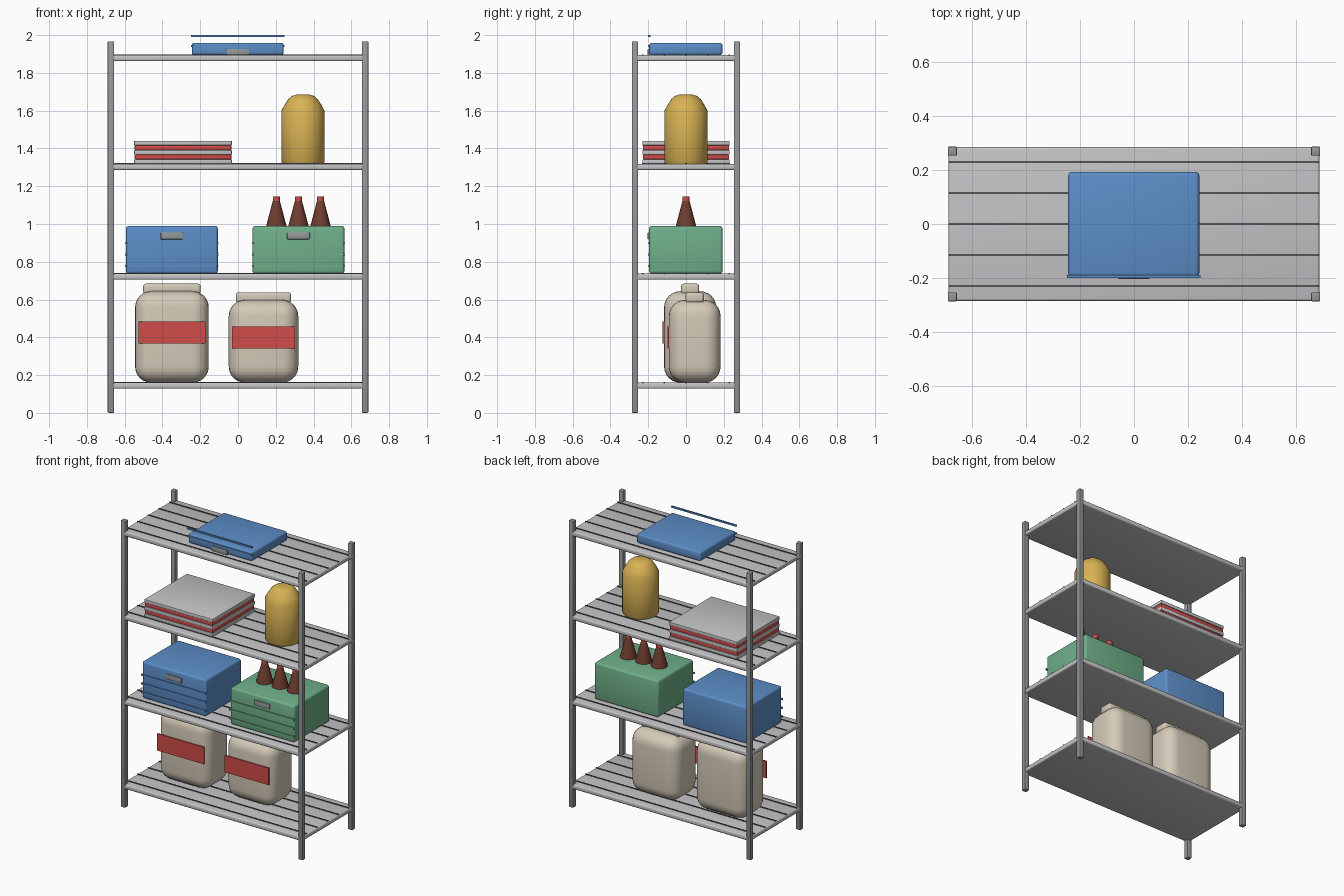
import bpy, bmesh, math
from mathutils import Vector

if "Cube" in bpy.data.objects:
    bpy.data.objects.remove(bpy.data.objects["Cube"])


def material(name, rgb):
    """Flat colour given as 0-255 sRGB, stored as linear."""
    lin = [((c / 255 + 0.055) / 1.055) ** 2.4 for c in rgb]
    m = bpy.data.materials.new(name)
    m.diffuse_color = (*lin, 1)
    m.use_nodes = True
    m.node_tree.nodes["Principled BSDF"].inputs["Base Color"].default_value = m.diffuse_color
    return m


LIGHT = material("light grey", (196, 196, 198))
STEEL = material("steel grey", (148, 150, 153))
DARK = material("dark grey", (84, 85, 88))
BLUE = material("blue", (92, 142, 200))
GREEN = material("green", (112, 176, 138))
CREAM = material("cream", (212, 202, 184))
RED = material("red", (208, 76, 74))
BROWN = material("brown", (112, 62, 48))
YELLOW = material("yellow", (216, 178, 84))


def finish(name, bm, mat):
    bmesh.ops.recalc_face_normals(bm, faces=bm.faces)
    me = bpy.data.meshes.new(name)
    bm.to_mesh(me)
    bm.free()
    me.materials.append(mat)
    ob = bpy.data.objects.new(name, me)
    bpy.context.collection.objects.link(ob)
    me.shade_smooth()
    me.set_sharp_from_angle(angle=math.radians(35))
    return ob


def box(name, x, y, z, mat, bevel=0.0, segs=2):
    """Box from (min, max) ranges with rounded edges."""
    bm = bmesh.new()
    bmesh.ops.create_cube(bm, size=1)
    for v in bm.verts:
        v.co = Vector([(r[0] + r[1]) / 2 + c * (r[1] - r[0]) for c, r in zip(v.co, (x, y, z))])
    if bevel:
        bmesh.ops.bevel(bm, geom=bm.edges[:], offset=bevel, segments=segs,
                        profile=0.5, affect='EDGES', clamp_overlap=True)
    return finish(name, bm, mat)


def lathe(name, x, y, z, profile, mat, sides=24):
    """Closed solid of revolution from (radius, height) points."""
    bm = bmesh.new()
    rings = []
    for r, h in profile:
        rings.append([bm.verts.new((x + r * math.cos(2 * math.pi * i / sides),
                                    y + r * math.sin(2 * math.pi * i / sides), z + h))
                      for i in range(sides)])
    for a, b in zip(rings, rings[1:]):
        for i in range(sides):
            j = (i + 1) % sides
            bm.faces.new((a[i], a[j], b[j], b[i]))
    bm.faces.new(rings[0])
    bm.faces.new(rings[-1])
    return finish(name, bm, mat)


def around(c, half):
    return (c - half, c + half)


SHELF_TOPS = (0.16, 0.737, 1.318, 1.894)

# Corner posts
for sx in (-1, 1):
    for sy in (-1, 1):
        box("post", around(sx * 0.673, 0.017), around(sy * 0.27, 0.017), (0, 1.967), STEEL, 0.005)

# Shelf decks with dark slat lines
for top in SHELF_TOPS:
    box("shelf_deck", (-0.687, 0.687), (-0.285, 0.285), (top - 0.032, top), LIGHT, 0.009, 3)
    for i in range(-2, 3):
        box("slat_line", (-0.683, 0.683), around(i * 0.115, 0.004), (top - 0.003, top + 0.004), DARK)


# Storage crates with front ribs and a handle plate
def crate(name, x, base, height, mat, ribs, handle_z):
    box(name, around(x, 0.243), (-0.195, 0.193), (base, base + height), mat, 0.014, 3)
    for z in ribs:
        box(name + "_rib", around(x, 0.247), (-0.201, -0.189), around(z, 0.005), mat)
    box(name + "_handle", around(x, 0.06), (-0.203, -0.190), around(handle_z, 0.018), STEEL, 0.004)


mid = SHELF_TOPS[2 - 1]
for name, x, mat in (("blue_crate", -0.35, BLUE), ("green_crate", 0.32, GREEN)):
    crate(name, x, mid, 0.253, mat, (0.779, 0.838, 0.898), 0.937)
crate("flat_box", -0.001, SHELF_TOPS[3], 0.065, BLUE, (1.942, 1.995), 1.909)

# Bottles standing out of the green crate
for x in (0.203, 0.32, 0.437):
    lathe("bottle", x, 0, 0.96, ((0.057, 0), (0.053, 0.032), (0.034, 0.105), (0.018, 0.165)), BROWN, 16)
    lathe("bottle_cap", x, 0, 1.122, ((0.019, 0), (0.019, 0.024)), RED, 16)

# Stack of folded pads, alternating colours
for i in range(5):
    z0 = SHELF_TOPS[2] + i * 0.0245
    inset = 0.003 * (i % 2)
    box("pad", around(-0.291, 0.259 - inset), around(0, 0.231 - inset), (z0, z0 + 0.0245),
        RED if i % 2 else LIGHT, 0.004)

# Yellow jug with a domed shoulder
lathe("jug", 0.344, 0, SHELF_TOPS[2],
      ((0.108, 0), (0.115, 0.012), (0.115, 0.28), (0.098, 0.312), (0.078, 0.343),
       (0.058, 0.36), (0.034, 0.367)), YELLOW, 32)


# Canisters with lids and front labels
def canister(x, y, half_w, half_d, top, lid_half, label_half, label_z):
    base = SHELF_TOPS[0]
    box("canister", around(x, half_w), around(y, half_d), (base, top), CREAM, 0.085, 6)
    box("canister_lid", around(x, lid_half), around(y, 0.048), (top - 0.015, top + 0.04), CREAM, 0.014, 3)
    front = y - half_d
    box("label", around(x, label_half), (front - 0.008, front + 0.001), around(label_z, 0.058), RED)


canister(-0.35, 0.022, 0.195, 0.138, 0.644, 0.152, 0.178, 0.426)
canister(0.135, 0.046, 0.184, 0.137, 0.598, 0.146, 0.167, 0.4)
